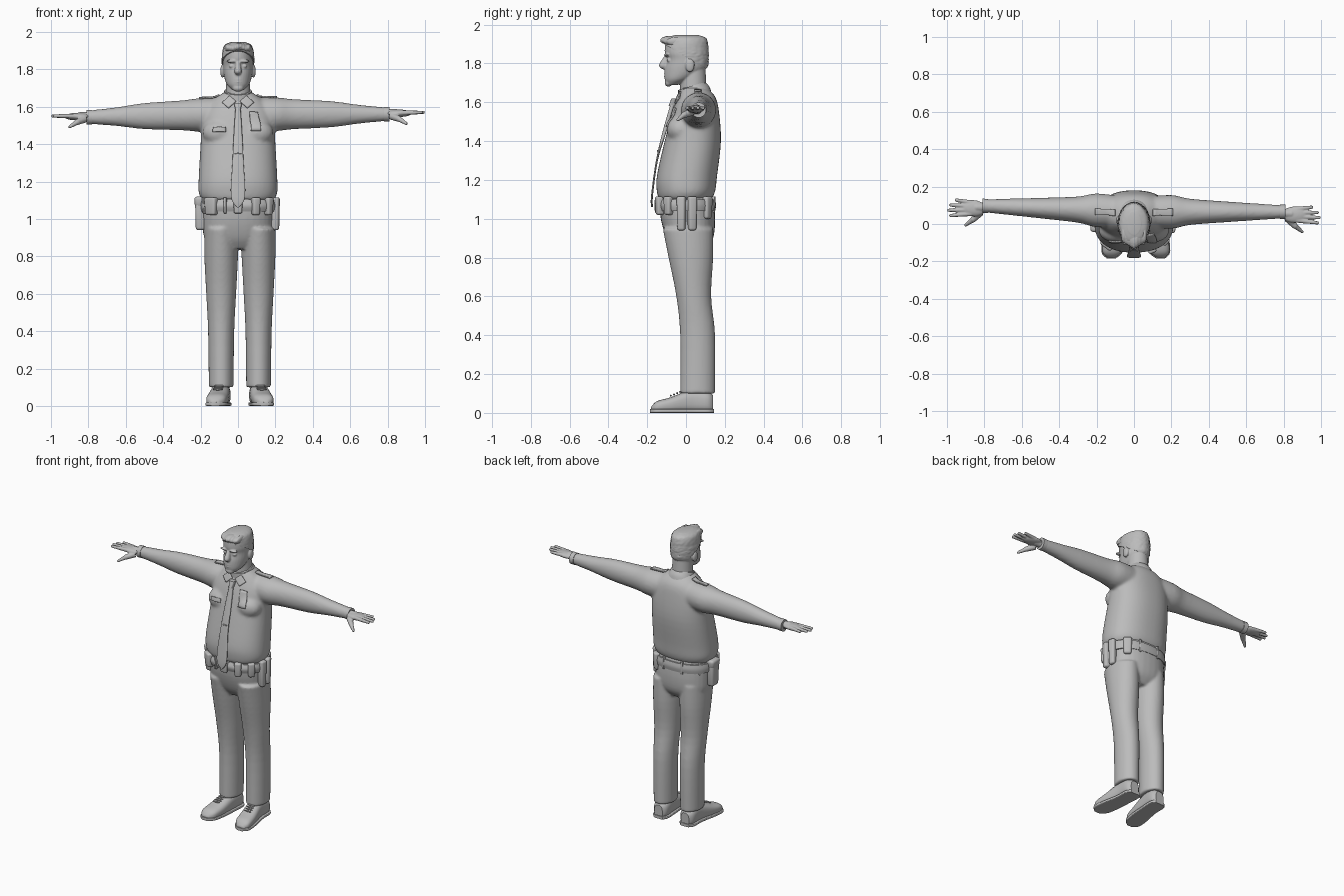
import bpy, bmesh, math, random
from mathutils import Matrix, Vector

cube = bpy.data.objects.get("Cube")
if cube:
    bpy.data.objects.remove(cube, do_unlink=True)
random.seed(4)

tone = (.5, .5, .5, 1)
grey = bpy.data.materials.new("plain_grey")
grey.use_nodes = True
grey.diffuse_color = tone
grey.node_tree.nodes["Principled BSDF"].inputs["Base Color"].default_value = tone


def spline(before, start, end, after, t):
    """Smooth curve between start and end, with slopes set by the neighbours."""
    leave, arrive = (end - before) / 2, (after - start) / 2
    ease = t * t * (3 - 2 * t)
    return start + (end - start) * ease + t * (1 - t) * (leave * (1 - t) - arrive * t)


def loft(bm, axis, rings, power=2, sides=32, steps=4):
    """Skin smooth rings (position, centre a, centre b, radius a, radius b) along an axis."""
    padded = [rings[0], *rings, rings[-1]]
    dense = []
    for group in zip(padded, padded[1:], padded[2:], padded[3:]):
        dense += [[spline(*values, s / steps) for values in zip(*group)] for s in range(steps)]
    dense.append(rings[-1])
    loops = []
    for t, a, b, radius_a, radius_b in dense:
        loop = []
        for k in range(sides):
            c, s = math.cos(math.tau * k / sides), math.sin(math.tau * k / sides)
            u = a + radius_a * math.copysign(abs(c) ** (2 / power), c)
            v = b + radius_b * math.copysign(abs(s) ** (2 / power), s)
            place = {"x": (t, u, v), "y": (u, t, v), "z": (u, v, t)}[axis]
            loop.append(bm.verts.new(place))
        loops.append(loop)
    for lower, upper in zip(loops, loops[1:]):
        for k in range(sides):
            n = (k + 1) % sides
            bm.faces.new((lower[k], lower[n], upper[n], upper[k]))
    bm.faces.new(loops[0])
    bm.faces.new(loops[-1])
    return [vert for loop in loops for vert in loop]


def upright(bm, rings, x=0, **options):
    """Loft upwards through rings (height, front, back, half width)."""
    return loft(bm, "z", [(z, x, (front + back) / 2, half, (back - front) / 2)
                          for z, front, back, half in rings], **options)


def ball(bm, centre, radii):
    matrix = Matrix.Translation(centre) @ Matrix.Diagonal((*radii, 1))
    bmesh.ops.create_uvsphere(bm, u_segments=20, v_segments=12, radius=1, matrix=matrix)


def finger(bm, start, end, thick, thin):
    """Tapered round finger with a ball tip."""
    start, end = Vector(start), Vector(end)
    along = end - start
    matrix = Matrix.Translation((start + end) / 2) @ along.to_track_quat("Z", "Y").to_matrix().to_4x4()
    bmesh.ops.create_cone(bm, cap_ends=True, segments=16, radius1=thick, radius2=thin,
                          depth=along.length, matrix=matrix)
    ball(bm, end, (thin, thin, thin))


def finish(bm, name, voxel=0, smooth=0):
    """Turn the bmesh into an object, optionally fused into one skin."""
    bmesh.ops.recalc_face_normals(bm, faces=bm.faces)
    mesh = bpy.data.meshes.new(name)
    bm.to_mesh(mesh)
    bm.free()
    mesh.materials.append(grey)
    ob = bpy.data.objects.new(name, mesh)
    bpy.context.collection.objects.link(ob)
    bpy.context.view_layer.objects.active = ob
    ob.select_set(True)
    bpy.ops.object.shade_smooth_by_angle(angle=math.radians(40))
    ob.select_set(False)
    if voxel:
        fuse = ob.modifiers.new("fuse", "REMESH")
        fuse.mode, fuse.voxel_size, fuse.use_smooth_shade = "VOXEL", voxel, True
        soften = ob.modifiers.new("soften", "SMOOTH")
        soften.iterations = smooth
    return ob


def patch(name, centre, across, up):
    """Thin four-cornered plate laid onto the shirt; across and up are half extents."""
    centre, across, up = Vector(centre), Vector(across), Vector(up)
    corners = (centre - across - up, centre + across - up, centre + across + up, centre - across + up)
    bm = bmesh.new()
    bm.faces.new([bm.verts.new(corner) for corner in corners])
    bmesh.ops.subdivide_edges(bm, edges=bm.edges[:], cuts=6, use_grid_fill=True)
    ob = finish(bm, name)
    wrap = ob.modifiers.new("wrap", "SHRINKWRAP")
    wrap.target, wrap.wrap_mode, wrap.offset = shirt, "ABOVE_SURFACE", .004
    solid = ob.modifiers.new("solid", "SOLIDIFY")
    solid.thickness, solid.offset = .008, 0


# The right arm mirrors the left but sits slightly lower and further back
mirror_arm = Matrix(((-1, 0, 0, 0), (.04, 1, 0, 0), (-.02, 0, 1, 0), (0, 0, 0, 1)))
sides = (("left", 1, Matrix.Identity(4)), ("right", -1, mirror_arm))

# Shirt: torso, chest and sleeves fused
bm = bmesh.new()
upright(bm, [(1.1, -.14, .13, .19), (1.14, -.15, .15, .21), (1.22, -.15, .16, .21), (1.4, -.11, .18, .2),
             (1.55, -.07, .17, .19), (1.63, -.04, .15, .14), (1.68, -.02, .1, .07)], power=2.3, sides=48)
for side, s, matrix in sides:
    ball(bm, (s * .1, -.03, 1.46), (.09, .07, .07))
    sleeve = loft(bm, "x", [(x, .065, 1.56, deep, tall) for x, deep, tall in (
        (.05, .08, .09), (.2, .09, .09), (.3, .07, .08), (.5, .055, .07), (.65, .045, .05), (.8, .035, .036))])
    bmesh.ops.transform(bm, matrix=matrix, verts=sleeve)
shirt = finish(bm, "shirt", .009, 8)

# Trousers: seat and two legs fused
bm = bmesh.new()
upright(bm, [(.84, -.06, .1, .12), (.9, -.1, .14, .18), (1, -.13, .15, .19), (1.12, -.14, .14, .19)], power=2.3)
for side, s, matrix in sides:
    upright(bm, [(.1, -.03, .15, .066), (.4, -.03, .15, .07), (.6, -.05, .13, .08),
                 (.8, -.09, .14, .09), (.95, -.12, .14, .09)], x=s * .1 + .01)
finish(bm, "trousers", .008, 5)

# Head: neck, skull and features fused
skull = [(1.69, -.1, -.04, .03), (1.72, -.11, .03, .06), (1.77, -.11, .1, .076), (1.82, -.1, .11, .08),
         (1.86, -.11, .11, .08), (1.92, -.1, .1, .068), (1.94, -.05, .06, .03)]
bm = bmesh.new()
upright(bm, [(1.6, -.03, .11, .07), (1.78, -.03, .1, .06)])
upright(bm, skull)
upright(bm, [(1.77, -.12, -.09, .01), (1.79, -.14, -.09, .02), (1.84, -.11, -.09, .01)], sides=16)
ball(bm, (0, -.09, 1.7), (.03, .02, .02))
for z in (1.733, 1.745):
    ball(bm, (0, -.1, z), (.025, .013, .006))
for side, s, matrix in sides:
    ball(bm, (s * .034, -.1, 1.843), (.03, .014, .008))
    ball(bm, (s * .033, -.087, 1.817), (.016, .012, .01))
    ball(bm, (s * .083, .02, 1.79), (.012, .024, .035))
finish(bm, "head", .0045, 3)

# Hair: the skull grown outwards, roughened, then cut along a slanted hairline
bm = bmesh.new()
grow = .006
upright(bm, [(z + grow, front - grow, back + grow, half + grow) for z, front, back, half in skull],
        sides=64, steps=8)
for vert in bm.verts:
    vert.co += Vector((vert.co.x, vert.co.y, 0)) * random.uniform(-.02, .02)
bmesh.ops.bisect_plane(bm, geom=bm.verts[:] + bm.edges[:] + bm.faces[:], plane_co=(0, .02, 1.82),
                       plane_no=(0, .6, 1), clear_inner=True)
bmesh.ops.holes_fill(bm, edges=[edge for edge in bm.edges if edge.is_boundary])
finish(bm, "hair")

# Quiff: a fan of overlapping locks over the forehead
bm = bmesh.new()
for i in range(-4, 5):
    x = i * .014
    ball(bm, (x, abs(x) * .6 - .08, 1.91 + random.uniform(0, .01)), (.014, .055, .024))
finish(bm, "quiff", .005, 1)

for side, s, matrix in sides:
    # Hand with four fingers and a thumb
    bm = bmesh.new()
    finger(bm, (.76, .06, 1.56), (.84, .055, 1.565), .026, .024)
    ball(bm, (.86, .05, 1.565), (.07, .044, .02))
    for k in range(4):
        reach = .99 - .01 * (k - 2) ** 2
        finger(bm, (.87, .08 - .02 * k, 1.567), (reach, .09 - .028 * k, 1.57), .013, .009)
    finger(bm, (.82, .03, 1.55), (.86, -.01, 1.535), .02, .016)
    finger(bm, (.86, -.01, 1.535), (.9, -.042, 1.51), .015, .008)
    bm.transform(matrix)
    finish(bm, side + "_hand", .004, 3)

    # Sleeve cuff
    bm = bmesh.new()
    loft(bm, "x", [(x, .065, 1.56, .038, .039) for x in (.78, .81)])
    bm.transform(matrix)
    finish(bm, side + "_cuff")

    # Shoe, sole and laces, with the toe turned outwards
    def outward(y):
        return s * (.1 + max(0, .05 - y) * .14) + .01

    shoe = [(.14, .03, .09), (.11, .05, .11), (.03, .05, .12), (-.08, .056, .08), (-.15, .05, .06), (-.18, .02, .03)]
    bm = bmesh.new()
    loft(bm, "y", [(y, outward(y), tall / 2, half, tall / 2) for y, half, tall in shoe], power=2.6)
    finish(bm, side + "_shoe")
    bm = bmesh.new()
    loft(bm, "y", [(y * 1.03, outward(y), .01, half * 1.08, .01) for y, half, tall in shoe], power=6)
    finish(bm, side + "_sole")
    bm = bmesh.new()
    for i in range(4):
        y = -.03 - i * .016
        ball(bm, (outward(y), y, .12 + y * .4), (.027, .005, .005))
    finish(bm, side + "_laces")

    # Collar wing and shoulder strap
    patch(side + "_collar_wing", (s * .05, -.05, 1.63), (s * .02, 0, -.02), (s * .02, 0, .02))
    patch(side + "_shoulder_strap", (s * .16, .063, 1.67), (s * .05, 0, -.01), (0, .02, 0))

# Collar band, lower at the throat
bm = bmesh.new()
upright(bm, [(1.63, -.04, .13, .1), (1.66, -.04, .12, .084), (1.69, -.04, .1, .073)])
for vert in bm.verts:
    vert.co.z += .3 * (vert.co.y - .05)
finish(bm, "collar_band")

# Chest badge and pocket flap
patch("chest_badge", (.096, -.1, 1.53), (.028, 0, 0), (0, 0, .058))
patch("pocket_flap", (-.1, -.1, 1.48), (.036, 0, 0), (0, 0, .014))

# Necktie hanging over the belly
bm = bmesh.new()
upright(bm, [(1.06, -.18, -.17, .004), (1.12, -.18, -.17, .038), (1.3, -.155, -.145, .03),
             (1.45, -.12, -.1, .023), (1.59, -.08, -.06, .014)], power=3)
finish(bm, "necktie")
bm = bmesh.new()
upright(bm, [(1.58, -.09, -.05, .013), (1.62, -.075, -.04, .022)], power=3)
finish(bm, "tie_knot")
bm = bmesh.new()
ball(bm, (0, -.146, 1.35), (.02, .004, .004))
finish(bm, "tie_clip")

# Belt with its carried gear
bm = bmesh.new()
upright(bm, [(1.04, -.14, .15, .2), (1.07, -.15, .155, .204), (1.1, -.14, .15, .2)], power=2.3, sides=48)
finish(bm, "belt")


def gear(name, degrees, wide, low, deep=.05, high=1.115):
    """Rounded box standing outward on the belt, narrower at its foot."""
    angle = math.radians(degrees)
    spot = Vector((.2 * math.cos(angle), .15 * math.sin(angle), (low + high) / 2))
    facing = math.atan2(spot.y / .15 ** 2, spot.x / .2 ** 2)
    bm = bmesh.new()
    bmesh.ops.create_cube(bm, size=1)
    for vert in bm.verts:
        taper = .85 if vert.co.z < 0 else 1
        vert.co *= Vector((deep * taper, wide * taper, high - low))
    bmesh.ops.bevel(bm, geom=bm.edges[:], offset=min(wide, deep) / 4, segments=3, profile=.5, affect="EDGES")
    bm.transform(Matrix.Translation(spot) @ Matrix.Rotation(facing, 4, "Z"))
    finish(bm, name)


gear("buckle", -90, .05, 1.03, deep=.025, high=1.1)
gear("front_pouch", 225, .075, 1.02)
gear("back_pouch", 45, .055, 1)
gear("holster", 180, .08, .94, deep=.06)
gear("holster_flap", 180, .09, 1.06, deep=.07, high=1.12)
for i, degrees in enumerate((-62, -36)):
    gear(f"small_pouch_{i}", degrees, .045, 1.02)
for i, degrees in enumerate((-9, 12)):
    gear(f"long_pouch_{i}", degrees, .046, .94)
for i, degrees in enumerate((70, 110, 145, 205, 250)):
    gear(f"belt_keeper_{i}", degrees, .016, 1.03, deep=.02)
